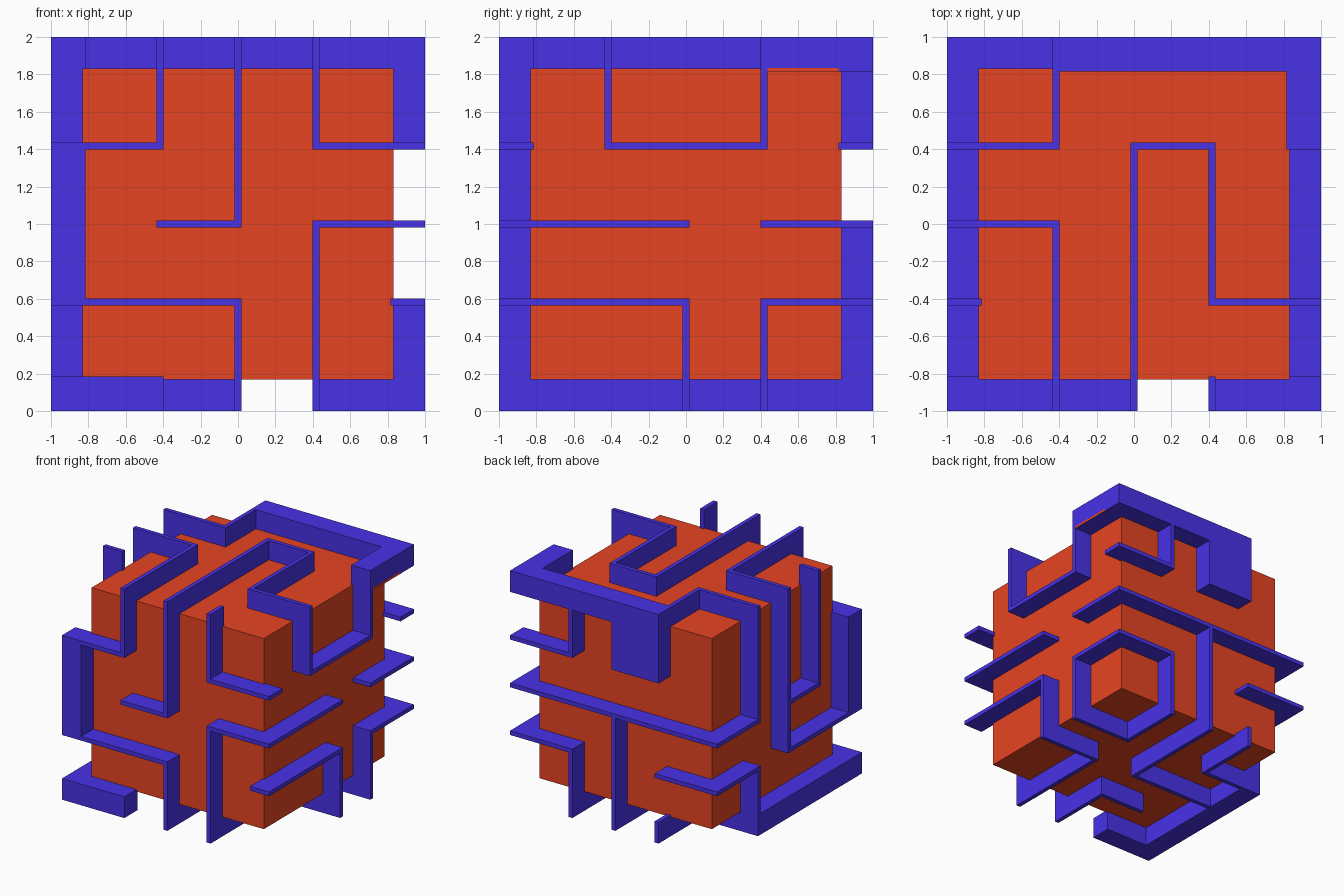
import bpy, bmesh

if "Cube" in bpy.data.objects:
    bpy.data.objects.remove(bpy.data.objects["Cube"])

STEP = 5 / 12      # maze lattice spacing
HALF = 0.0185      # half wall thickness
CORE = 0.832       # half size of the red cube


def material(name, rgb):
    m = bpy.data.materials.new(name)
    m.diffuse_color = (*rgb, 1)
    m.use_nodes = True
    m.node_tree.nodes["Principled BSDF"].inputs["Base Color"].default_value = m.diffuse_color
    return m


RED = material("red", (0.80, 0.058, 0.016))
BLUE = material("blue", (0.065, 0.032, 0.80))


def make_boxes(name, boxes, mat):
    """One object from (low corner, high corner) boxes; z is lifted by 1."""
    bm = bmesh.new()
    for lo, hi in boxes:
        verts = bmesh.ops.create_cube(bm, size=1)["verts"]
        for v in verts:
            v.co = [hi[i] if v.co[i] > 0 else lo[i] for i in range(3)]
            v.co.z += 1
    me = bpy.data.meshes.new(name)
    bm.to_mesh(me)
    bm.free()
    me.materials.append(mat)
    ob = bpy.data.objects.new(name, me)
    bpy.context.collection.objects.link(ob)


def span(i):
    """Extent of lattice index -2..2: thin inside, rim-deep on the shell."""
    if abs(i) == 2:
        return sorted((i / 2, i / 2 * (2 * STEP - HALF)))
    return [i * STEP - HALF, i * STEP + HALF]


def wall(name, path):
    """Wall following lattice nodes, written as 'xyz' digits 0..4."""
    nodes = [[int(c) - 2 for c in n] for n in path.split()]
    boxes = []
    for a, b in zip(nodes, nodes[1:]):
        pairs = [(span(p), span(q)) for p, q in zip(a, b)]
        boxes.append(([min(p[0], q[0]) for p, q in pairs],
                      [max(p[1], q[1]) for p, q in pairs]))
    make_boxes(name, boxes, BLUE)


# Red cube
make_boxes("core_cube", [((-CORE,) * 3, (CORE,) * 3)], RED)

# Maze walls, each wrapping over the cube edges
wall("front_left_loop", "001 003 103 104 124 024 021 001 201 200 210 110")
wall("left_branch", "022 012 014")
wall("long_wall", "102 202 204 234 334 314 414 413 433 434 444 144 134 034 032 042 442 432")
wall("front_right_hook", "304 303 403")
wall("front_right_wall", "422 402 302 300 320 420 421 401")
wall("back_right_hook", "344 343 443")
wall("corner_ring", "441 341 340 330 430 431 441")
wall("back_bottom_wall", "242 240 220 020")
wall("bottom_left_rim", "100 000 030 031 041 141")
wall("bottom_left_hook", "030 130 140")
# Filled cell on the back
wall("back_block", "143 244")

# Thin red strip on the outside of the right rim
make_boxes("rim_strip", [((0.995, 0.435, 0.815), (1.0008, 0.815, 0.835))], RED)
